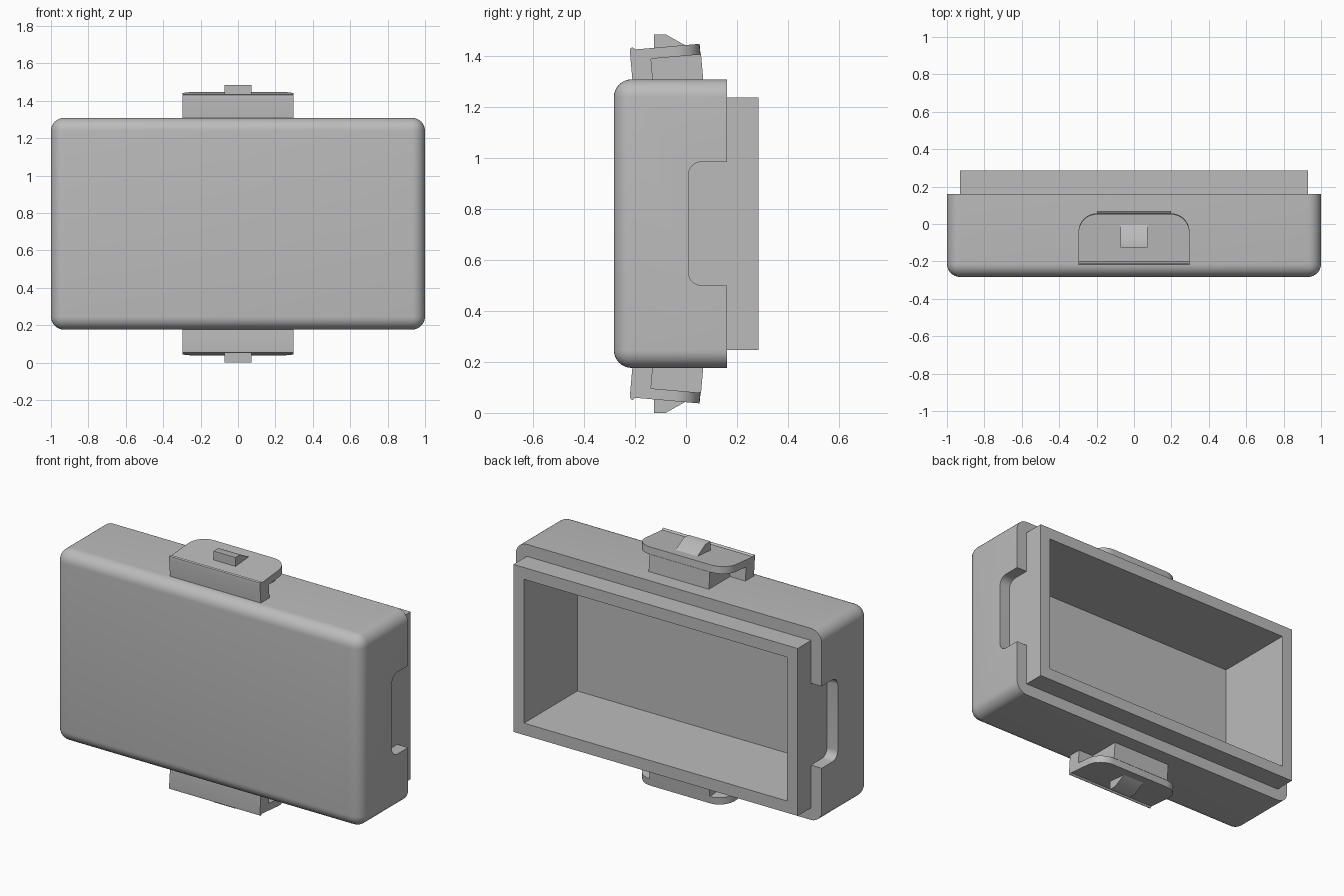
import bpy, bmesh, math
from mathutils import Matrix, Vector

MID = 0.7425     # height of the mirror plane
BODY_TOP = 0.566 # body half height

if "Cube" in bpy.data.objects:
    bpy.data.objects.remove(bpy.data.objects["Cube"], do_unlink=True)

grey = bpy.data.materials.new("plain grey")
grey.use_nodes = True
grey.diffuse_color = (0.5, 0.5, 0.5, 1)
grey.node_tree.nodes["Principled BSDF"].inputs["Base Color"].default_value = (0.5, 0.5, 0.5, 1)


def prism(name, profile, x0, x1, radius=0, pick=None, segments=8, tilt=0):
    """Extrude a (y, z) profile along x, round the picked edges, then tilt about x."""
    bm = bmesh.new()
    face = bm.faces.new([bm.verts.new((x0, y, z)) for y, z in profile])
    out = bmesh.ops.extrude_face_region(bm, geom=[face])
    new = [v for v in out["geom"] if isinstance(v, bmesh.types.BMVert)]
    bmesh.ops.translate(bm, verts=new, vec=(x1 - x0, 0, 0))
    bmesh.ops.recalc_face_normals(bm, faces=bm.faces)
    if radius:
        edges = [e for e in bm.edges if pick(e.verts[0].co, e.verts[1].co)]
        bmesh.ops.bevel(bm, geom=edges, offset=radius, offset_type='OFFSET',
                        segments=segments, profile=0.5, affect='EDGES')
    if tilt:
        bmesh.ops.rotate(bm, verts=bm.verts, cent=(0, -0.07, BODY_TOP),
                         matrix=Matrix.Rotation(math.radians(tilt), 3, 'X'))
    mesh = bpy.data.meshes.new(name)
    bm.to_mesh(mesh)
    bm.free()
    mesh.materials.append(grey)
    ob = bpy.data.objects.new(name, mesh)
    bpy.context.collection.objects.link(ob)
    ob.location.z = MID
    return ob


def box(name, x0, x1, y0, y1, half, **kw):
    return prism(name, [(y0, -half), (y1, -half), (y1, half), (y0, half)], x0, x1, **kw)


def activate(ob):
    bpy.ops.object.select_all(action='DESELECT')
    ob.select_set(True)
    bpy.context.view_layer.objects.active = ob


def combine(ob, other, operation):
    mod = ob.modifiers.new("combine", 'BOOLEAN')
    mod.operation, mod.object, mod.solver = operation, other, 'EXACT'
    activate(ob)
    bpy.ops.object.modifier_apply(modifier=mod.name)
    bpy.data.objects.remove(other, do_unlink=True)


def smooth(ob):
    activate(ob)
    bpy.ops.object.shade_smooth_by_angle(angle=math.radians(30))


# Rounded case, with only the back rim left sharp
case = box("case", -1, 1, -0.283, 0.16, BODY_TOP, radius=0.07,
           pick=lambda a, b: min(a.y, b.y) < 0)

# Side notches
for side in (-1, 1):
    notch = box("notch_cutter", side * 0.9, side * 1.1, 0.01, 0.3, 0.242, radius=0.05,
                pick=lambda a, b: max(a.y, b.y) < 0.1 and abs(a.x - b.x) > 0.1)
    combine(case, notch, 'DIFFERENCE')

# Raised back lip and the open cavity
combine(case, box("lip", -0.93, 0.93, -0.1, 0.285, 0.495), 'UNION')
combine(case, box("cavity_cutter", -0.86, 0.86, -0.213, 0.4, 0.425), 'DIFFERENCE')
smooth(case)

# Latch: front wall, bead and plate in one profile, rounded back corners
latch = prism("latch", [(-0.21, 0.54), (-0.21, 0.685), (-0.207, 0.7), (-0.198, 0.704),
                        (-0.189, 0.694), (0.065, 0.694), (0.065, 0.652),
                        (-0.13, 0.652), (-0.13, 0.54)],
              -0.297, 0.297, radius=0.1, tilt=5,
              pick=lambda a, b: min(a.y, b.y) > 0 and abs(a.z - b.z) > 0.01)

# Block under the latch plate
block = prism("latch_block", [(-0.13, 0.54), (0.067, 0.54), (0.067, 0.653), (-0.13, 0.653)],
              -0.197, 0.197, tilt=5)

# Wedge catch on the plate
catch = prism("latch_catch", [(-0.125, 0.68), (-0.125, 0.7425), (-0.08, 0.7425),
                              (0, 0.698), (0, 0.68)], -0.072, 0.072)

# Repeat the latch parts on the underside
for part in (latch, block, catch):
    mirror = part.modifiers.new("mirror", 'MIRROR')
    mirror.use_axis = (False, False, True)
    mirror.use_mirror_merge = False
    smooth(part)
